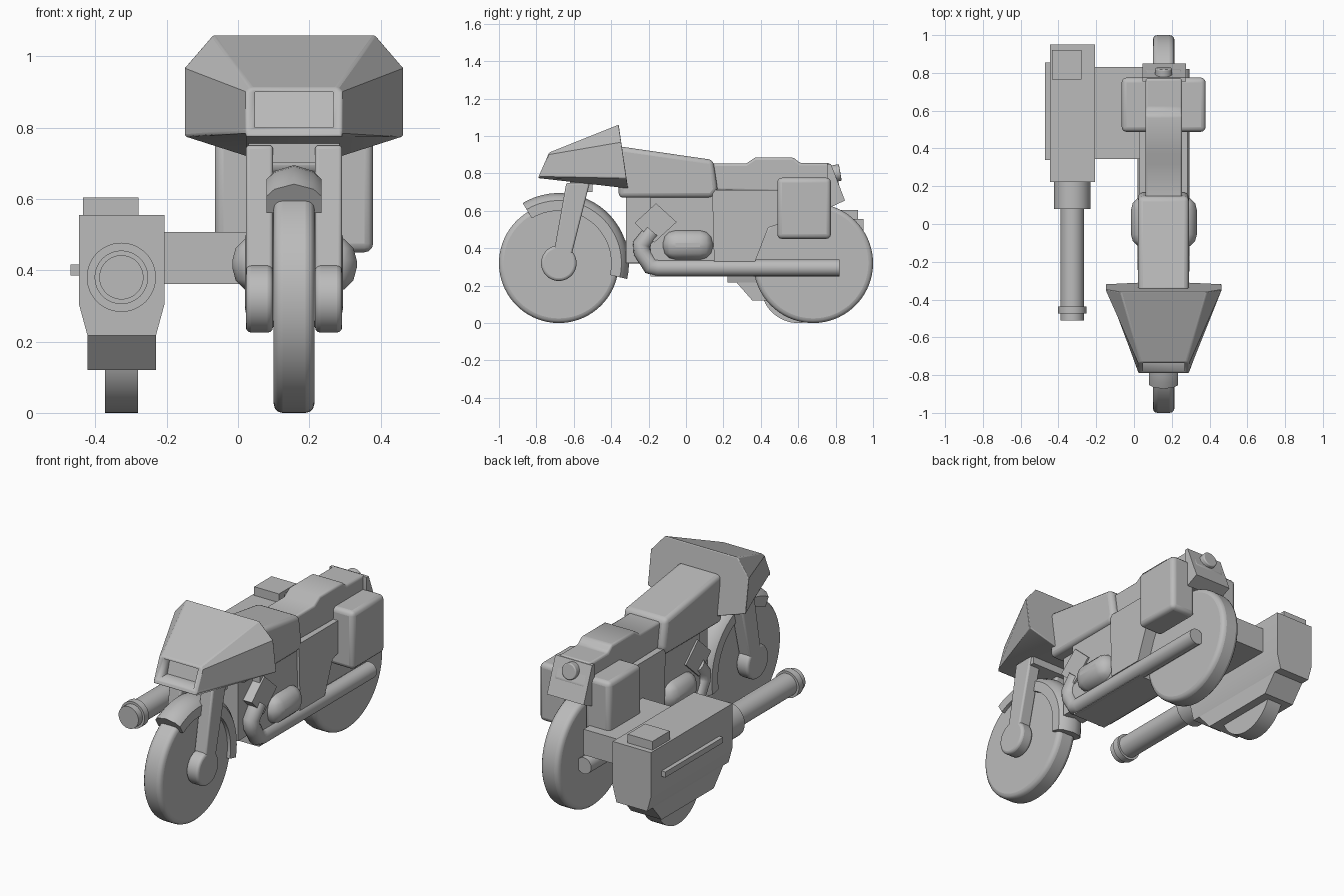
import bpy, bmesh
from math import sin, cos, pi, radians
from mathutils import Vector

if "Cube" in bpy.data.objects:
    bpy.data.objects.remove(bpy.data.objects["Cube"])

GREY = (0.5, 0.5, 0.5, 1)
mat = bpy.data.materials.new("plain grey")
mat.use_nodes = True
mat.diffuse_color = GREY
mat.node_tree.nodes["Principled BSDF"].inputs["Base Color"].default_value = GREY
MID = 0.157  # centre plane of the bike


def finish(name, bm, bevel=0, segments=3):
    bmesh.ops.recalc_face_normals(bm, faces=bm.faces)
    mesh = bpy.data.meshes.new(name)
    bm.to_mesh(mesh)
    bm.free()
    mesh.materials.append(mat)
    ob = bpy.data.objects.new(name, mesh)
    bpy.context.collection.objects.link(ob)
    bpy.ops.object.select_all(action='DESELECT')
    ob.select_set(True)
    bpy.context.view_layer.objects.active = ob
    if bevel:
        mod = ob.modifiers.new("soft edges", 'BEVEL')
        mod.width, mod.segments = bevel, segments
        mod.limit_method = 'ANGLE'
        mod.angle_limit = radians(40)
    bpy.ops.object.shade_smooth_by_angle(angle=radians(35))
    return ob


def loft(name, rings, bevel=0, closed=False):
    """Skin a list of equal-length point rings."""
    bm = bmesh.new()
    rows = [[bm.verts.new(p) for p in ring] for ring in rings]
    n = len(rows[0])
    for a, b in zip(rows, rows[1:]):
        for i in range(n):
            j = (i + 1) % n
            bm.faces.new((a[i], a[j], b[j], b[i]))
    bm.faces.new(rows[0])
    bm.faces.new(rows[-1])
    return finish(name, bm, bevel)


def side_prism(name, pts, x0, x1, bevel=0):
    """Extrude a (y, z) profile across x."""
    return loft(name, [[(x, y, z) for y, z in pts] for x in (x0, x1)], bevel)


def box(name, x0, x1, y0, y1, z0, z1, bevel=0):
    return side_prism(name, [(y0, z0), (y1, z0), (y1, z1), (y0, z1)], x0, x1, bevel)


def tube(name, start, end, r, bevel=0, n=48):
    a, b = Vector(start), Vector(end)
    rot = (b - a).to_track_quat('Z', 'Y')
    circle = [rot @ Vector((r * cos(2 * pi * i / n), r * sin(2 * pi * i / n), 0)) for i in range(n)]
    return loft(name, [[p + c for c in circle] for p in (a, b)], bevel)


# Wheels
for name, y in (("front_wheel", -0.68), ("rear_wheel", 0.68)):
    tube(name, (0.1, y, 0.32), (0.214, y, 0.32), 0.32, 0.025, 72)
tube("sidecar_wheel", (-0.373, 0.6, 0.2), (-0.28, 0.6, 0.2), 0.2, 0, 64)

# Front fork with axle caps
for side, (x0, x1) in (("right", (0.022, 0.098)), ("left", (0.216, 0.292))):
    tube(side + "_axle_cap", (x0, -0.68, 0.32), (x1, -0.68, 0.32), 0.095, 0.015)
    side_prism(side + "_fork_leg", [(-0.715, 0.33), (-0.62, 0.33), (-0.515, 0.75), (-0.64, 0.75)],
               x0, x1, 0.01)
box("fork_crown", 0.03, 0.284, -0.62, -0.5, 0.7, 0.78)

# Front mudguard: arched section swept around the wheel
section = [(-0.077, 0.28), (-0.077, 0.335), (-0.055, 0.358), (0, 0.375),
           (0.055, 0.358), (0.077, 0.335), (0.077, 0.28)]
rings = []
for i in range(25):
    a = radians(-13 + 134 * i / 24)
    rings.append([(MID + x, -0.68 + r * cos(a), 0.32 + r * sin(a)) for x, r in section])
loft("front_mudguard", rings)

# Fairing: rectangular nose widening to an eight-sided rear edge
def rear_edge(x, z):
    return (MID + x, -0.31 - 0.05 * (z - 0.72) / 0.34, z)

nose = [(0.134, -0.79, 0.775), (0.134, -0.785, 0.79), (0.134, -0.738, 0.9), (0.12, -0.73, 0.912)]
back = [(0.135, 0.72), (0.308, 0.775), (0.308, 0.967), (0.228, 1.06)]
nose_ring = [(MID + x, y, z) for x, y, z in nose] + [(MID - x, y, z) for x, y, z in nose[::-1]]
back_ring = [rear_edge(x, z) for x, z in back] + [rear_edge(-x, z) for x, z in back[::-1]]
fairing = loft("fairing", [nose_ring, back_ring], 0.006)

# Headlight recess cut in the nose
cutter = side_prism("headlight_cutter", [(-0.83, 0.8), (-0.7, 0.8), (-0.67, 0.9), (-0.83, 0.9)],
                    0.048, 0.267)
cutter.hide_render = True
cutter.hide_set(True)
cut = fairing.modifiers.new("headlight recess", 'BOOLEAN')
cut.object, cut.solver = cutter, 'EXACT'

# Tank, seat and tail
side_prism("tank", [(-0.36, 0.67), (0.14, 0.67), (0.17, 0.71), (0.145, 0.872), (-0.36, 0.945)],
           0.022, 0.29, 0.025)
side_prism("seat", [(0.12, 0.71), (0.12, 0.852), (0.32, 0.852), (0.37, 0.885), (0.575, 0.885),
                    (0.61, 0.855), (0.77, 0.855), (0.82, 0.74), (0.78, 0.66), (0.6, 0.7)],
           0.06, 0.255, 0.012)
side_prism("tail_panel", [(0.755, 0.85), (0.775, 0.85), (0.85, 0.655), (0.775, 0.62), (0.755, 0.66)],
           0.045, 0.275)
tube("tail_light", (MID, 0.74, 0.79), (MID, 0.825, 0.805), 0.045, 0.006)

# Frame and engine
box("frame", 0.09, 0.224, -0.32, 0.2, 0.32, 0.72)
box("belly", 0.05, 0.265, -0.19, 0.36, 0.25, 0.4)
box("engine_block", 0.045, 0.27, -0.19, 0.15, 0.33, 0.7)
side_prism("engine_head", [(-0.16, 0.64), (-0.275, 0.535), (-0.17, 0.43), (-0.05, 0.54)],
           0.035, 0.279)
side_prism("side_panels", [(0.14, 0.71), (0.5, 0.71), (0.5, 0.53), (0.44, 0.51), (0.37, 0.33), (0.15, 0.33)],
           0.03, 0.284)
box("engine_cover", -0.016, 0.333, -0.125, 0.145, 0.337, 0.497, 0.07)

# Mirrored parts: exhaust pipes and luggage boxes
for side, s in (("right", -1), ("left", 1)):
    curve = bpy.data.curves.new(side + "_exhaust", 'CURVE')
    curve.dimensions = '3D'
    curve.bevel_depth, curve.bevel_resolution, curve.use_fill_caps = 0.046, 6, True
    path = [(-0.18, 0.49), (-0.24, 0.42), (-0.235, 0.38), (-0.19, 0.305), (-0.15, 0.295), (0.82, 0.295)]
    spline = curve.splines.new('POLY')
    spline.points.add(len(path) - 1)
    for p, (y, z) in zip(spline.points, path):
        p.co = (MID + s * 0.092, y, z, 1)
    curve.materials.append(mat)
    pipe = bpy.data.objects.new(side + "_exhaust", curve)
    bpy.context.collection.objects.link(pipe)
    xs = sorted((MID + s * 0.065, MID + s * 0.222))
    box(side + "_luggage_box", *xs, 0.488, 0.775, 0.45, 0.777, 0.025)

# Sidecar body, tapering to a keel
def level(x0, x1, y0, y1, z):
    return [(x0, y0, z), (x1, y0, z), (x1, y1, z), (x0, y1, z)]

loft("sidecar_body", [level(-0.446, -0.206, 0.222, 0.95, z) for z in (0.555, 0.305)]
     + [level(-0.422, -0.23, 0.222, 0.95, 0.217)])
loft("sidecar_keel", [level(-0.422, -0.23, 0.27, 0.9, 0.217), level(-0.422, -0.23, 0.355, 0.82, 0.12)])
box("sidecar_hatch", -0.434, -0.279, 0.765, 0.92, 0.55, 0.604)
box("sidecar_rail", -0.47, -0.44, 0.34, 0.855, 0.385, 0.416)
box("sidecar_arm", -0.21, 0.06, 0.345, 0.83, 0.362, 0.507)

# Forward barrel on the sidecar
for name, r, y0, y1 in (("barrel_base", 0.097, 0.08, 0.23), ("barrel", 0.062, -0.512, 0.1),
                        ("barrel_ring", 0.075, -0.475, -0.436)):
    tube(name, (-0.327, y0, 0.38), (-0.327, y1, 0.38), r)
